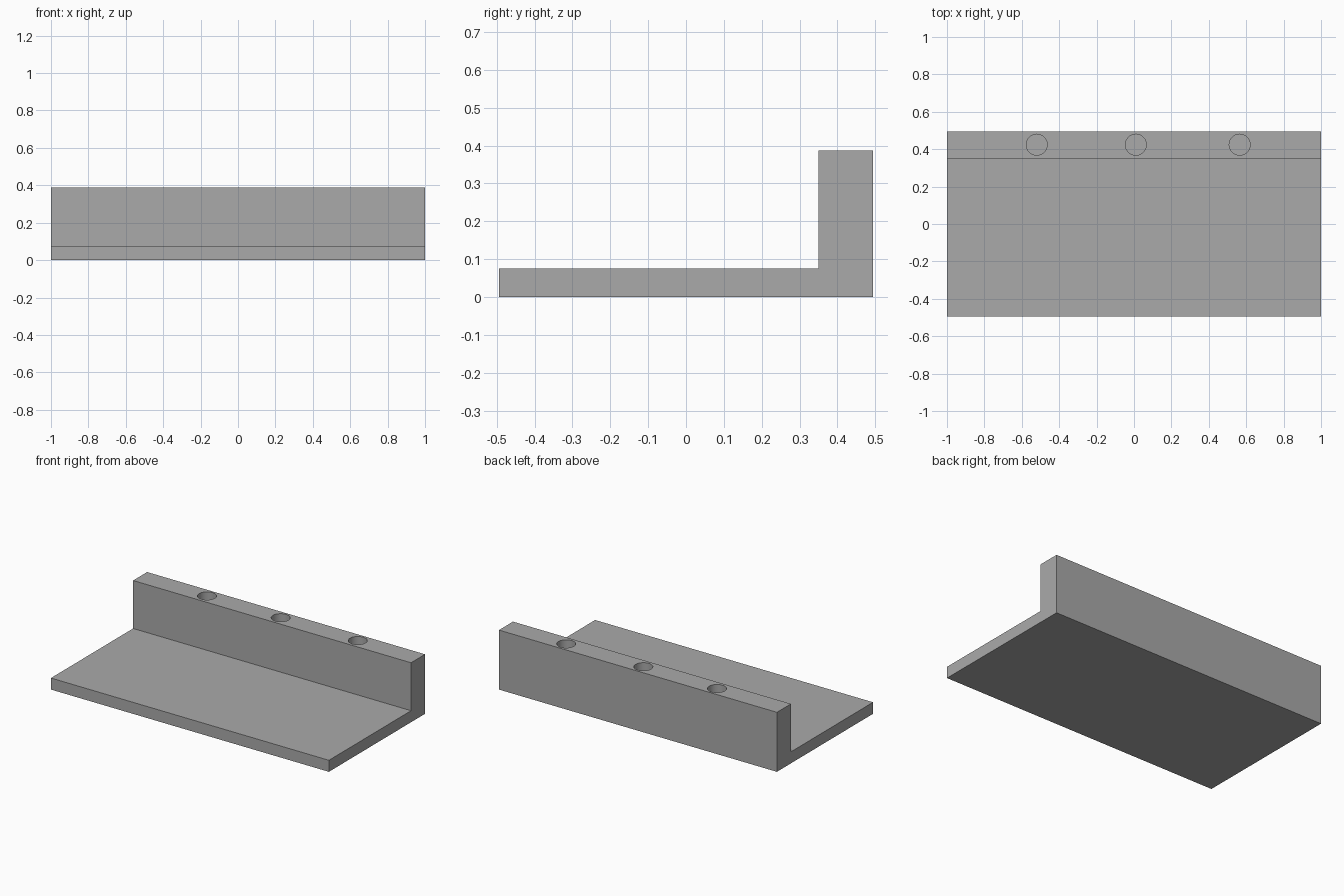
import bpy
import bmesh

cube = bpy.data.objects.get("Cube")
if cube:
    bpy.data.objects.remove(cube, do_unlink=True)

HALF_X, HALF_Y = 1.0, 0.494
BASE_TOP, WALL_TOP, WALL_FRONT = 0.075, 0.387, 0.35
HOLE_RADIUS, HOLE_DEPTH = 0.056, 0.2

grey = bpy.data.materials.new("plain grey")
grey.use_nodes = True
colour = (0.4, 0.4, 0.4, 1)
grey.diffuse_color = colour
grey.node_tree.nodes["Principled BSDF"].inputs["Base Color"].default_value = colour

# L-shaped bracket: side profile extruded along x
profile = [(-HALF_Y, 0), (HALF_Y, 0), (HALF_Y, WALL_TOP),
           (WALL_FRONT, WALL_TOP), (WALL_FRONT, BASE_TOP), (-HALF_Y, BASE_TOP)]
bm = bmesh.new()
face = bm.faces.new([bm.verts.new((-HALF_X, y, z)) for y, z in profile])
extruded = bmesh.ops.extrude_face_region(bm, geom=[face])["geom"]
bmesh.ops.translate(bm, vec=(2 * HALF_X, 0, 0),
                    verts=[v for v in extruded if isinstance(v, bmesh.types.BMVert)])
bmesh.ops.recalc_face_normals(bm, faces=bm.faces)
mesh = bpy.data.meshes.new("bracket")
bm.to_mesh(mesh)
bm.free()
mesh.materials.append(grey)
bracket = bpy.data.objects.new("bracket", mesh)
bpy.context.collection.objects.link(bracket)

# Blind round holes in the top of the wall
cutters = []
for x in (-0.52, 0.01, 0.565):
    bpy.ops.mesh.primitive_cylinder_add(vertices=48, radius=HOLE_RADIUS,
                                        depth=2 * HOLE_DEPTH,
                                        location=(x, 0.424, WALL_TOP))
    cutter = bpy.context.object
    cutter.name = "hole_cutter"
    cutter.data.materials.append(grey)
    cutter.hide_render = True
    cut = bracket.modifiers.new("hole", 'BOOLEAN')
    cut.operation = 'DIFFERENCE'
    cut.solver = 'EXACT'
    cut.object = cutter
    cutters.append(cutter)

# Apply the cuts, discard the cutters and smooth the hole walls
bpy.ops.object.select_all(action='DESELECT')
bracket.select_set(True)
bpy.context.view_layer.objects.active = bracket
for name in [m.name for m in bracket.modifiers]:
    bpy.ops.object.modifier_apply(modifier=name)
for cutter in cutters:
    bpy.data.objects.remove(cutter, do_unlink=True)
bpy.ops.object.shade_smooth_by_angle()
